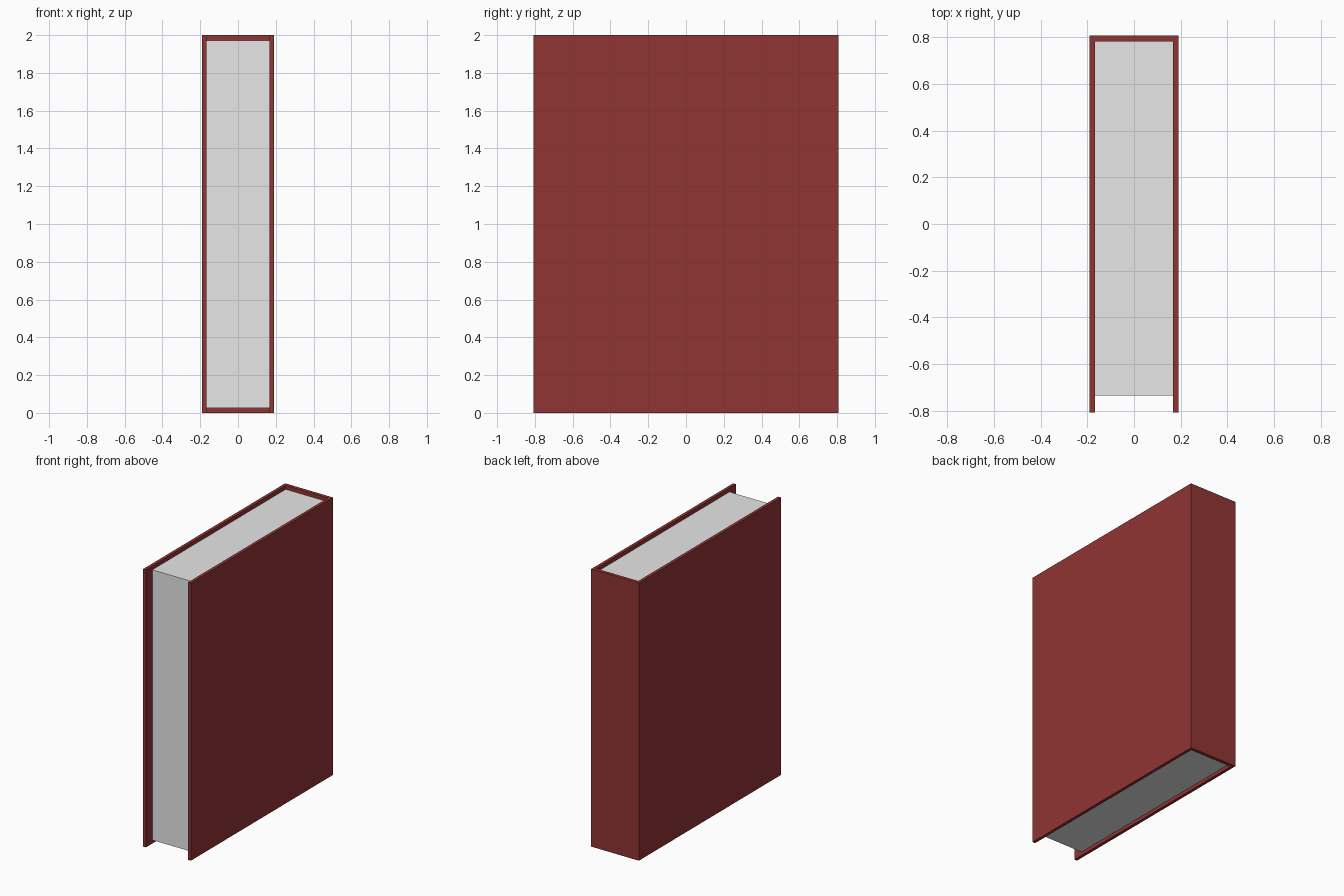
import bpy, bmesh

if "Cube" in bpy.data.objects:
    bpy.data.objects.remove(bpy.data.objects["Cube"])


def material(name, rgb):
    m = bpy.data.materials.new(name)
    m.diffuse_color = (*rgb, 1.0)
    m.use_nodes = True
    m.node_tree.nodes["Principled BSDF"].inputs["Base Color"].default_value = m.diffuse_color
    return m


def extruded(name, profile, z0, z1, mat):
    """Extrude a flat x/y outline from z0 up to z1."""
    bm = bmesh.new()
    face = bm.faces.new([bm.verts.new((x, y, z0)) for x, y in profile])
    out = bmesh.ops.extrude_face_region(bm, geom=[face])
    verts = [g for g in out["geom"] if isinstance(g, bmesh.types.BMVert)]
    bmesh.ops.translate(bm, verts=verts, vec=(0, 0, z1 - z0))
    bmesh.ops.recalc_face_normals(bm, faces=bm.faces)
    mesh = bpy.data.meshes.new(name)
    bm.to_mesh(mesh)
    bm.free()
    mesh.materials.append(mat)
    obj = bpy.data.objects.new(name, mesh)
    bpy.context.collection.objects.link(obj)
    return obj


red = material("dark red", (0.284, 0.035, 0.035))
grey = material("paper grey", (0.8, 0.8, 0.8))

W, D = 0.19, 0.808          # half width and half depth of the cover
IN, SPINE = 0.168, 0.783    # inner faces of the boards and the spine

# Hard cover: two boards joined by the spine, open at the front
half = [(IN, SPINE), (IN, -D), (W, -D), (W, D)]
extruded("cover", half + [(-x, y) for x, y in reversed(half)], 0, 2, red)

# Page block, set in from the cover's edges
extruded("pages", [(-IN, -0.735), (IN, -0.735), (IN, SPINE), (-IN, SPINE)],
         0.025, 1.972, grey)
